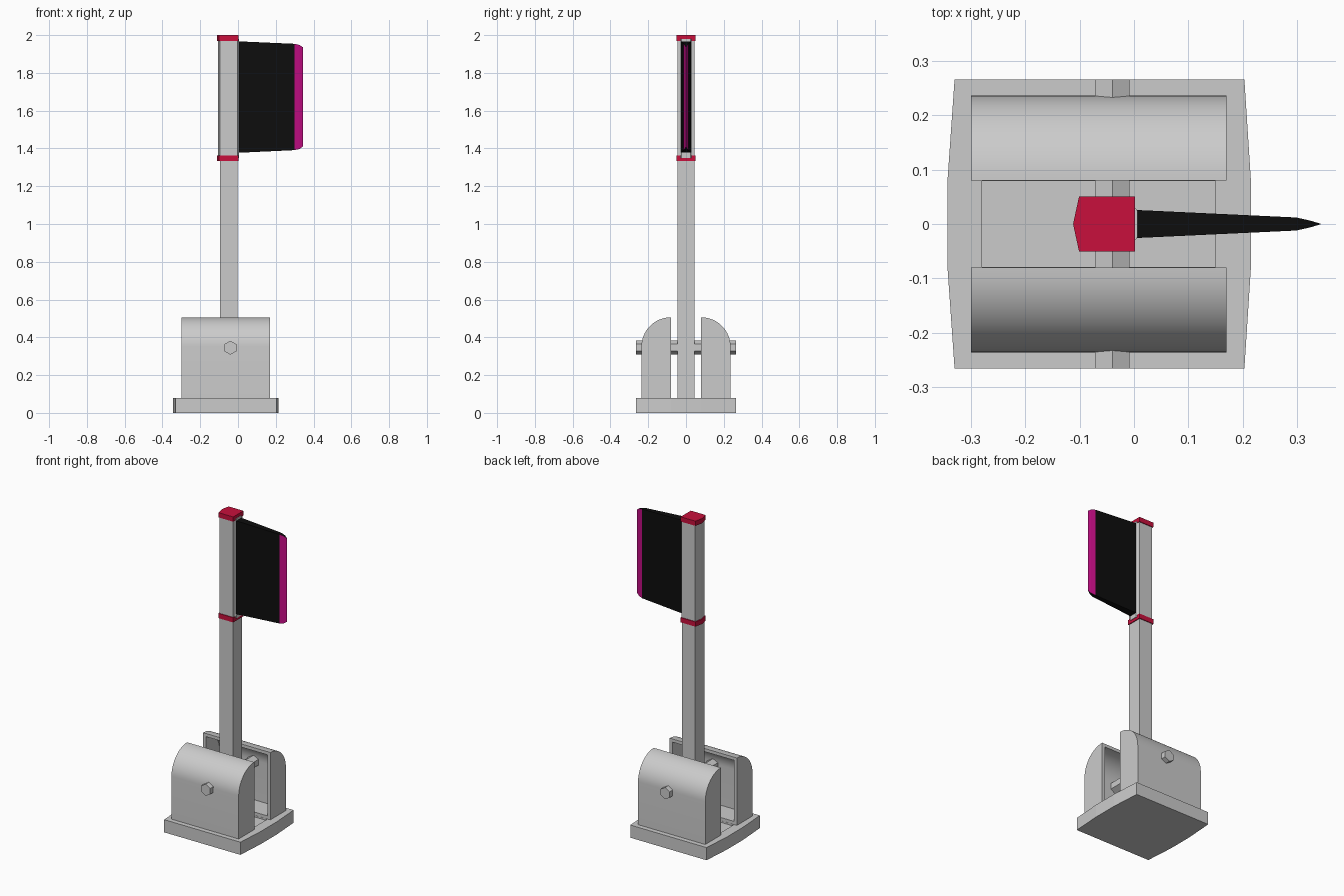
import bpy, bmesh, math

if "Cube" in bpy.data.objects:
    bpy.data.objects.remove(bpy.data.objects["Cube"])


def material(name, rgb):
    m = bpy.data.materials.new(name)
    m.diffuse_color = (*rgb, 1)
    m.use_nodes = True
    m.node_tree.nodes["Principled BSDF"].inputs["Base Color"].default_value = m.diffuse_color
    return m


RED = material("red", (0.58, 0.005, 0.045))
BLACK = material("black", (0.004, 0.004, 0.004))
MAGENTA = material("magenta", (0.56, 0.004, 0.24))


def prism(name, pts, lo, hi, axis="z", mat=None):
    """Extrude a 2D profile along an axis from lo to hi."""
    place = {"x": lambda u, v, w: (w, u, v),
             "y": lambda u, v, w: (u, w, v),
             "z": lambda u, v, w: (u, v, w)}[axis]
    bm = bmesh.new()
    rings = [[bm.verts.new(place(u, v, w)) for u, v in pts] for w in (lo, hi)]
    for r in rings:
        bm.faces.new(r)
    n = len(pts)
    for i in range(n):
        j = (i + 1) % n
        bm.faces.new((rings[0][i], rings[0][j], rings[1][j], rings[1][i]))
    bmesh.ops.recalc_face_normals(bm, faces=bm.faces)
    me = bpy.data.meshes.new(name)
    bm.to_mesh(me)
    bm.free()
    ob = bpy.data.objects.new(name, me)
    bpy.context.collection.objects.link(ob)
    if mat:
        me.materials.append(mat)
    return ob


def activate(ob):
    bpy.ops.object.select_all(action="DESELECT")
    ob.select_set(True)
    bpy.context.view_layer.objects.active = ob


def cut(ob, cutter):
    cutter.hide_render = True
    cutter.hide_set(True)
    mod = ob.modifiers.new("cut", "BOOLEAN")
    mod.operation = "DIFFERENCE"
    mod.solver = "EXACT"
    mod.object = cutter
    activate(ob)
    bpy.ops.object.modifier_apply(modifier=mod.name)
    bpy.data.objects.remove(cutter)


def cheek_profile(inner, bottom, radius):
    """Upright wall section with a quarter-round outer shoulder."""
    arc = [(0.08 + radius * math.cos(a), 0.35 + radius * math.sin(a))
           for a in (math.pi / 2 * i / 16 for i in range(17))]
    pts = [(0.08 + radius, bottom)] + arc
    if inner < 0.08:
        pts.append((inner, 0.35 + radius))
    return pts + [(inner, bottom)]


# base plate with bowed ends and a shallow sunken floor
base = prism("base_plate", [(-0.33, -0.266), (0.203, -0.266), (0.215, -0.08), (0.215, 0.08),
                            (0.203, 0.266), (-0.33, 0.266), (-0.343, 0.08), (-0.343, -0.08)],
             0, 0.08)
cut(base, prism("floor_cutter", [(-0.28, -0.079), (0.15, -0.079), (0.15, 0.079), (-0.28, 0.079)],
                0.07, 0.2))

# pair of hollow rounded cheeks, open toward the pole
cheek = prism("cheek_housing", cheek_profile(0.08, 0.08, 0.156), -0.30, 0.17, "x")
cut(cheek, prism("cheek_cutter", cheek_profile(0.05, 0.10, 0.136), -0.28, 0.15, "x"))
mirror = cheek.modifiers.new("mirror", "MIRROR")
mirror.use_axis = (False, True, False)
activate(cheek)
bpy.ops.object.modifier_apply(modifier=mirror.name)
bpy.ops.object.shade_smooth_by_angle(angle=math.radians(30))

# hexagonal pivot bolt
prism("pivot_bolt", [(-0.04 + 0.037 * math.sin(k * math.pi / 3), 0.345 + 0.037 * math.cos(k * math.pi / 3))
                     for k in range(6)], -0.266, 0.266, "y")

# pole: square lower shaft, ridged upper shaft
prism("lower_pole", [(-0.096, -0.046), (-0.003, -0.046), (-0.003, 0.046), (-0.096, 0.046)], 0.07, 1.34)
prism("upper_pole", [(-0.096, -0.046), (-0.002, -0.046), (0.0, -0.032), (0.006, -0.025),
                     (0.006, 0.025), (0.0, 0.032), (-0.002, 0.046), (-0.096, 0.046), (-0.105, 0)],
      1.35, 1.98)

# red collar and cap
for name, z in (("pole_collar", 1.333), ("pole_cap", 1.97)):
    prism(name, [(-0.101, -0.051), (0.002, -0.051), (0.002, 0.051), (-0.101, 0.051), (-0.112, 0)],
          z, z + 0.03, mat=RED)

# tapered blade with a coloured sharp edge
sections = [(0.0, 0.026, 1.377, 1.967), (0.298, 0.012, 1.391, 1.954),
            (0.325, 0.006, 1.397, 1.948), (0.343, 0.0005, 1.410, 1.936)]
bm = bmesh.new()
rings = [[bm.verts.new(p) for p in ((x, -h, z0), (x, h, z0), (x, h, z1), (x, -h, z1))]
         for x, h, z0, z1 in sections]
bm.faces.new(rings[0])
bm.faces.new(rings[-1]).material_index = 1
for s in range(len(rings) - 1):
    for i in range(4):
        j = (i + 1) % 4
        f = bm.faces.new((rings[s][i], rings[s][j], rings[s + 1][j], rings[s + 1][i]))
        f.material_index = 1 if s > 0 and i in (1, 3) else 0
bmesh.ops.recalc_face_normals(bm, faces=bm.faces)
mesh = bpy.data.meshes.new("blade")
bm.to_mesh(mesh)
bm.free()
mesh.materials.append(BLACK)
mesh.materials.append(MAGENTA)
bpy.context.collection.objects.link(bpy.data.objects.new("blade", mesh))
